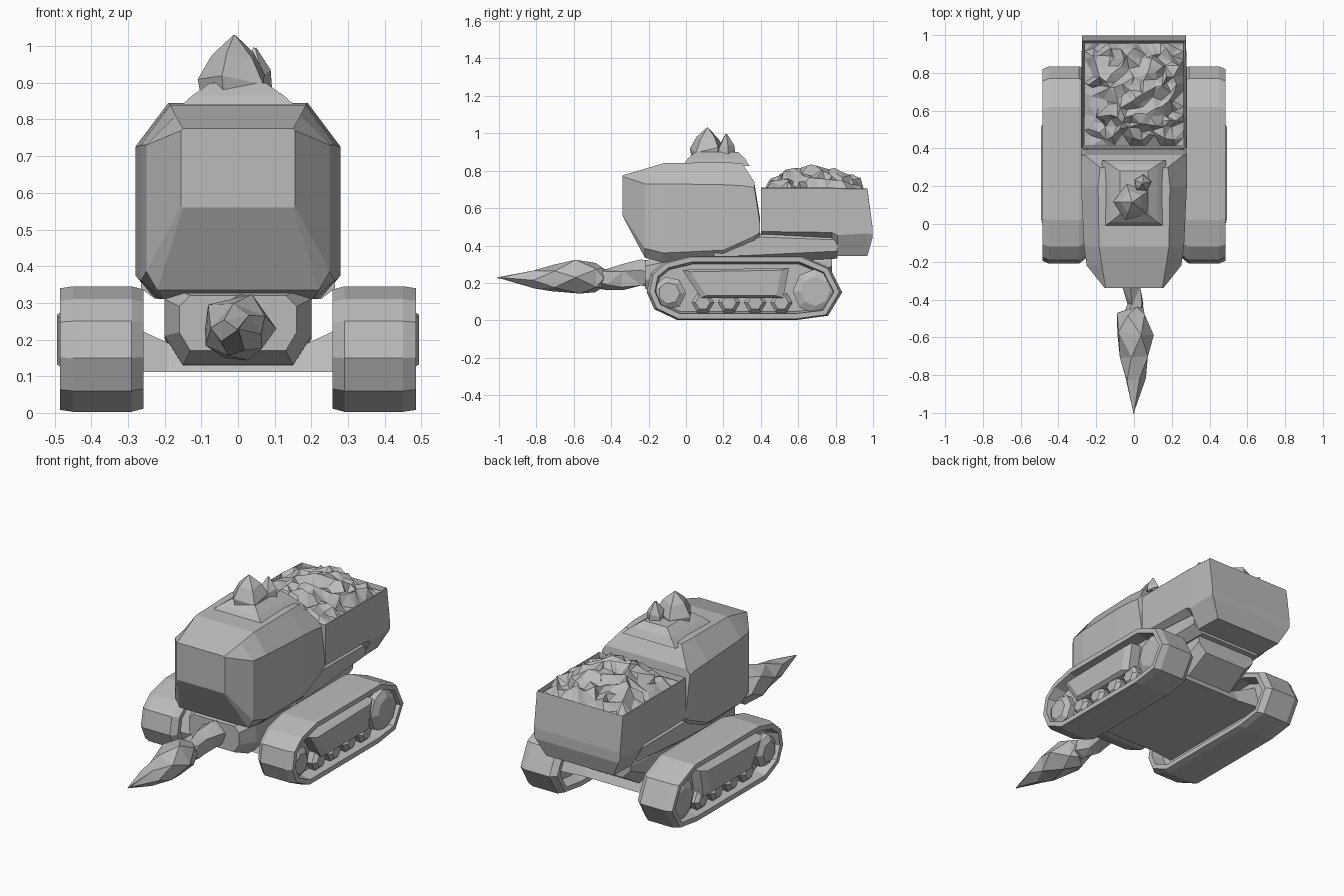
import bpy, bmesh, math, random
from mathutils import Vector

random.seed(4)
if "Cube" in bpy.data.objects:
    bpy.data.objects.remove(bpy.data.objects["Cube"], do_unlink=True)

grey = bpy.data.materials.new("stone_grey")
grey.use_nodes = True
COLOUR = (0.5, 0.5, 0.5, 1)
grey.diffuse_color = COLOUR
shader = grey.node_tree.nodes["Principled BSDF"]
shader.inputs["Base Color"].default_value = COLOUR
shader.inputs["Roughness"].default_value = 0.8


def finish(name, bm, mirror=False):
    mesh = bpy.data.meshes.new(name)
    bm.to_mesh(mesh)
    bm.free()
    mesh.materials.append(grey)
    ob = bpy.data.objects.new(name, mesh)
    bpy.context.collection.objects.link(ob)
    if mirror:
        ob.modifiers.new("Mirror", 'MIRROR')
    return ob


def loft(rings):
    """Skin a list of equal-length point rings and cap both ends."""
    bm = bmesh.new()
    rows = [[bm.verts.new(p) for p in ring] for ring in rings]
    n = len(rows[0])
    for a, b in zip(rows, rows[1:]):
        for i in range(n):
            j = (i + 1) % n
            bm.faces.new((a[i], a[j], b[j], b[i]))
    bm.faces.new(rows[0])
    bm.faces.new(rows[-1])
    bmesh.ops.recalc_face_normals(bm, faces=bm.faces)
    return bm


def section(y, hw, z0, z1, tx, tz, bx, bz):
    """Chamfered rectangle across the body at depth y."""
    half = [(hw - bx, z0), (hw, z0 + bz), (hw, z1 - tz), (hw - tx, z1)]
    return [(x, y, z) for x, z in half] + [(-x, y, z) for x, z in reversed(half)]


def blob(name, rings, sides, turn=0.25, jitter=0.0):
    """Rough tapered body along y; rings are (x, y, half width, z low, z high)."""
    out = []
    for k, (x, y, hw, lo, hi) in enumerate(rings):
        ring = []
        for i in range(sides):
            a = math.tau * i / sides + turn * k
            ring.append((x + hw * math.cos(a),
                         y + random.uniform(-jitter, jitter),
                         (lo + hi) / 2 + (hi - lo) / 2 * math.sin(a)))
        out.append(ring)
    bm = loft(out)
    bmesh.ops.triangulate(bm, faces=bm.faces)
    return finish(name, bm)


def wheel(name, x, y, z, r, depth, sides):
    rings = [[(x + s * depth / 2, y + k * r * math.cos(math.tau * i / sides),
               z + k * r * math.sin(math.tau * i / sides)) for i in range(sides)]
             for s, k in ((-1, 1), (0.5, 1), (1, 0.65))]
    return finish(name, loft(rings), mirror=True)


# Cab: chamfered shell with a sloping nose and a rear edge that rises to the box
finish("cab", loft([
    section(-0.34, 0.155, 0.56, 0.775, 0.005, 0.005, 0.005, 0.005),
    section(-0.22, 0.25, 0.335, 0.81, 0.08, 0.08, 0.03, 0.05),
    section(-0.12, 0.265, 0.31, 0.84, 0.08, 0.11, 0.06, 0.05),
    section(0.20, 0.28, 0.315, 0.845, 0.09, 0.12, 0.05, 0.06),
    section(0.30, 0.28, 0.38, 0.84, 0.10, 0.12, 0.03, 0.04),
    section(0.365, 0.28, 0.42, 0.74, 0.02, 0.03, 0.02, 0.03),
    section(0.395, 0.278, 0.45, 0.55, 0.02, 0.03, 0.02, 0.02)]))

# Roof mound
finish("roof_mound", loft([
    [(-w, y0, z), (w, y0, z), (w, y1, z), (-w, y1, z)]
    for w, y0, y1, z in ((0.17, -0.02, 0.34, 0.825), (0.125, 0.01, 0.315, 0.865),
                         (0.075, 0.05, 0.28, 0.90))]))


# Two jagged crystals on the roof
def spike(name, x, y, r, levels, turn):
    finish(name, loft([
        [(x + k * r * math.cos(a), y + k * r * math.sin(a),
          z + 0.015 * math.sin(2 * a) * k)
         for a in (math.tau * i / 5 + turn for i in range(5))]
        for k, z in levels]))


spike("roof_crystal_large", -0.01, 0.115, 0.1,
      ((0.9, 0.86), (1, 0.91), (0.62, 0.975), (0.03, 1.03)), 0.6)
spike("roof_crystal_small", 0.045, 0.215, 0.05,
      ((1, 0.86), (0.9, 0.93), (0.1, 0.995)), 0.2)

# Cargo box with a hollow top and a deep bulging tailgate
box = loft([
    section(0.40, 0.28, 0.455, 0.71, 0.004, 0.004, 0.04, 0.02),
    section(0.78, 0.28, 0.44, 0.71, 0.004, 0.004, 0.04, 0.03),
    section(0.81, 0.28, 0.345, 0.708, 0.004, 0.004, 0.06, 0.11),
    section(0.97, 0.275, 0.345, 0.705, 0.004, 0.004, 0.06, 0.12),
    section(0.997, 0.275, 0.44, 0.50, 0.004, 0.004, 0.01, 0.02)])
top = [f for f in box.faces if f.normal.z > 0.9 and f.calc_center_median().z > 0.69]
bmesh.ops.inset_region(box, faces=top, thickness=0.012)
bmesh.ops.translate(box, verts=list({v for f in top for v in f.verts}), vec=(0, 0, -0.05))
finish("cargo_box", box)

# Rubble load: jagged heap that falls away to the box walls
bm = bmesh.new()
N = 14
grid = []
for i in range(N):
    for j in range(N):
        u, v = 2 * i / (N - 1) - 1, 2 * j / (N - 1) - 1
        dome = (1 - u * u) ** 0.8 * (1 - v * v) ** 0.7
        rough = 0 if max(abs(u), abs(v)) > 0.95 else 1
        s = 0.02 * rough
        grid.append(bm.verts.new((0.262 * u + random.uniform(-s, s),
                                  0.685 + 0.27 * v + random.uniform(-s, s),
                                  0.685 + 0.12 * dome + rough * random.uniform(-0.03, 0.03))))
for i in range(N - 1):
    for j in range(N - 1):
        a, b = i * N + j, (i + 1) * N + j
        bm.faces.new((grid[a], grid[b], grid[b + 1], grid[a + 1]))
bmesh.ops.triangulate(bm, faces=bm.faces)
finish("rubble_load", bm)

# Deck under the box and belly between the tracks
finish("deck", loft([
    section(0.15, 0.265, 0.31, 0.40, 0.02, 0.02, 0.04, 0.03),
    section(0.40, 0.265, 0.31, 0.465, 0.02, 0.02, 0.05, 0.04),
    section(0.81, 0.25, 0.33, 0.45, 0.02, 0.02, 0.06, 0.04)]))
finish("belly", loft([
    section(-0.22, 0.16, 0.17, 0.32, 0.03, 0.03, 0.03, 0.05),
    section(-0.12, 0.20, 0.13, 0.34, 0.02, 0.03, 0.05, 0.08),
    section(0.58, 0.20, 0.12, 0.34, 0.02, 0.03, 0.05, 0.08),
    section(0.78, 0.19, 0.24, 0.35, 0.02, 0.03, 0.05, 0.05)]))

# Wide underside skirt joining belly and tracks
finish("underside_skirt", loft([
    [(x, y0, 0.112), (x, y1, 0.112), (x, y1 - 0.04, h), (x, y0 + 0.04, h)]
    for x, y0, y1, h in ((-0.34, -0.08, 0.68, 0.26), (-0.19, -0.06, 0.66, 0.19),
                         (0.19, -0.06, 0.66, 0.19), (0.34, -0.08, 0.68, 0.26))]))

# Tracks: rounded slab with recessed sides, mirrored
outline = [(-0.21, 0.15), (-0.19, 0.25), (-0.12, 0.31), (0.02, 0.345), (0.62, 0.345),
           (0.77, 0.28), (0.835, 0.15), (0.76, 0.025), (0.6, 0.003), (-0.05, 0.003),
           (-0.17, 0.06)]
centre = Vector((0.31, 0.175))
rings = []
for x, k in ((0.258, 0.95), (0.29, 1.0), (0.45, 1.0), (0.485, 0.97)):
    pts = [centre + (Vector(p) - centre) * k for p in outline]
    rings.append([(x, p.x, p.y) for p in pts])
bm = loft(rings)
sides = [f for f in bm.faces if len(f.verts) > 4]
bmesh.ops.inset_individual(bm, faces=sides, thickness=0.028, depth=0)
bmesh.ops.inset_individual(bm, faces=sides, thickness=0.012, depth=-0.07)
finish("tracks", bm, mirror=True)

# Wheels and side panel in each track
wheel("front_wheels", 0.43, -0.09, 0.145, 0.09, 0.08, 7)
wheel("rear_wheels", 0.43, 0.69, 0.155, 0.12, 0.08, 8)
for n in range(4):
    wheel("road_wheels_%d" % (n + 1), 0.43, 0.09 + 0.14 * n, 0.095, 0.06, 0.08, 6)
panel = [(-0.02, 0.27), (0.55, 0.28), (0.52, 0.12), (0.08, 0.12)]
finish("side_panels", loft([
    [(x, 0.27 + (y - 0.27) * k, 0.2 + (z - 0.2) * k) for y, z in panel]
    for x, k in ((0.41, 1), (0.475, 1), (0.493, 0.85))]), mirror=True)

# Drill arm and pointed faceted drill
blob("drill_arm", [(0, -0.16, 0.10, 0.16, 0.32), (0, -0.24, 0.07, 0.175, 0.325),
                   (-0.01, -0.34, 0.05, 0.155, 0.30), (0.01, -0.42, 0.045, 0.16, 0.28),
                   (-0.01, -0.48, 0.05, 0.17, 0.28)], 5, jitter=0.008)
blob("drill", [(0.0, -0.45, 0.05, 0.17, 0.28), (-0.01, -0.48, 0.08, 0.145, 0.31),
               (0.0, -0.58, 0.105, 0.14, 0.33), (0.005, -0.71, 0.08, 0.15, 0.30),
               (0.005, -0.82, 0.058, 0.17, 0.27), (0, -1.0, 0.002, 0.225, 0.23)], 5, 0.6,
     jitter=0.012)
